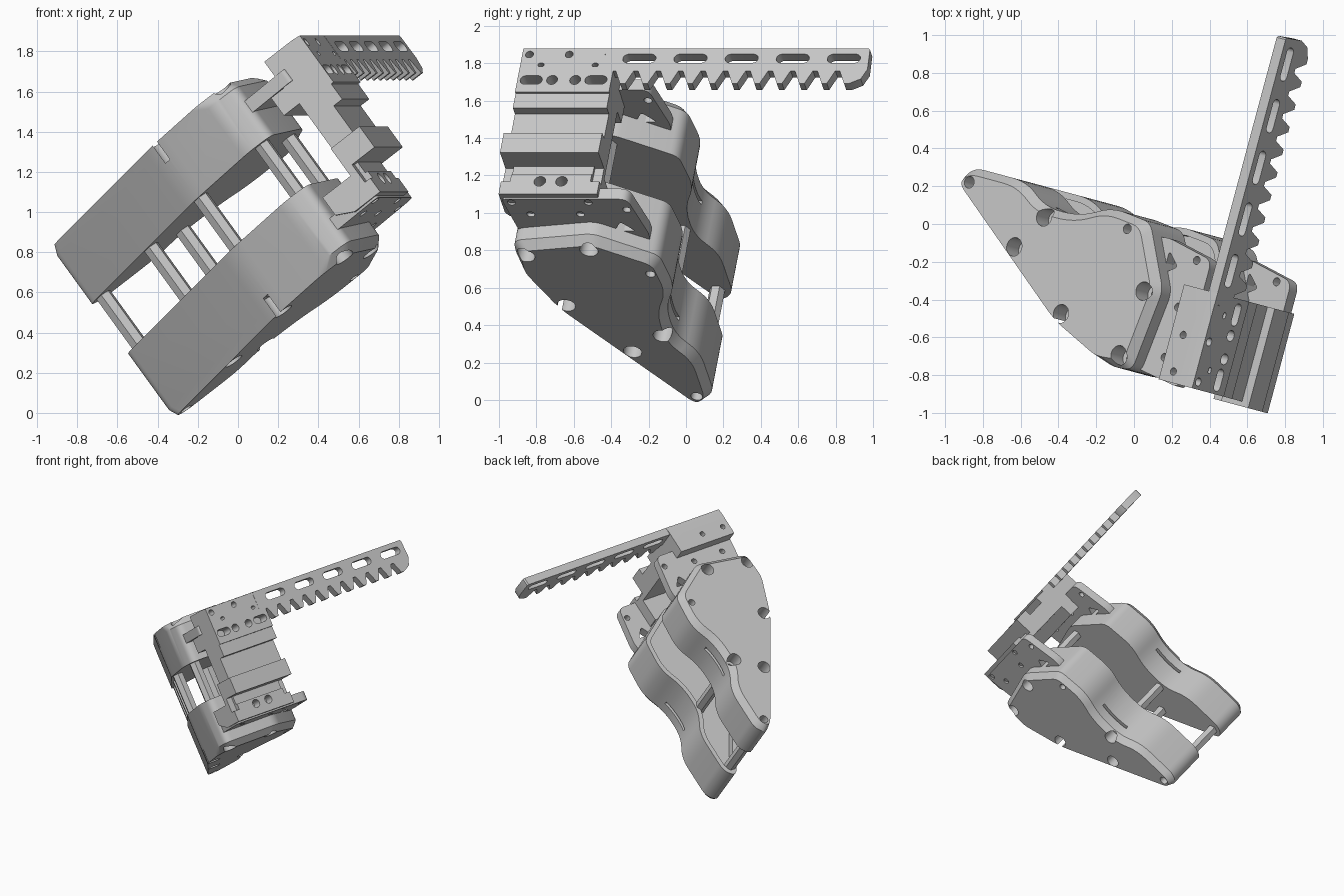
import bpy, bmesh, math
from mathutils import Matrix, Vector

cube = bpy.data.objects.get("Cube")
if cube:
    bpy.data.objects.remove(cube)

grey = bpy.data.materials.new("plain grey")
grey.use_nodes = True
grey.diffuse_color = (0.57, 0.57, 0.57, 1)
grey.node_tree.nodes["Principled BSDF"].inputs["Base Color"].default_value = (0.57, 0.57, 0.57, 1)

# The assembly is built square (v, u, w) and tilted as a whole
TILT = Matrix.Rotation(math.radians(-15), 4, 'Z') @ Matrix.Rotation(math.radians(-36.87), 4, 'Y')
MID = 0.703
ORDER = {'w': lambda a, b, c: (a, b, c),
         'u': lambda a, b, c: (a, c, b),
         'v': lambda a, b, c: (c, a, b)}


def rounded(corners, steps=6):
    """Round each (a, b, radius) corner of a 2D outline."""
    out = []
    for i, (a, b, r) in enumerate(corners):
        p = Vector((a, b))
        if r == 0:
            out.append(p)
            continue
        ends = [Vector(corners[j][:2]) for j in (i - 1, (i + 1) % len(corners))]
        s, e = [p + (q - p).normalized() * min(r, (q - p).length * 0.49) for q in ends]
        for k in range(steps + 1):
            t = k / steps
            out.append(s * (1 - t) ** 2 + p * 2 * t * (1 - t) + e * t * t)
    return out


def inset(corners, dist):
    """Move each edge of a clockwise outline inwards by its own distance."""
    n = len(corners)
    lines = []
    for i in range(n):
        p, q = Vector(corners[i][:2]), Vector(corners[(i + 1) % n][:2])
        d = (q - p).normalized()
        lines.append((p + Vector((d.y, -d.x)) * dist[i], d))
    out = []
    for i in range(n):
        (p, d), (q, e) = lines[i - 1], lines[i]
        m = p + d * ((q - p).cross(e) / d.cross(e))
        out.append((m.x, m.y, corners[i][2]))
    return out


def stadium(a, b, r, length=0.0, n=20):
    """Circle, or slot when length is given (runs along the first axis)."""
    pts = []
    for k in range(n):
        t = 2 * math.pi * (k + 0.5) / n
        shift = math.copysign(length / 2, math.cos(t))
        pts.append((a + r * math.cos(t) + shift, b + r * math.sin(t)))
    return pts


def prism(pts, lo, hi, axis):
    return [(pts, lo), (pts, hi)], axis


def add_loft(bm, rings, axis):
    f = ORDER[axis]
    loops = [[bm.verts.new(f(p[0], p[1], c)) for p in pts] for pts, c in rings]
    faces = [bm.faces.new(loops[0]), bm.faces.new(loops[-1])]
    n = len(loops[0])
    for low, high in zip(loops, loops[1:]):
        for i in range(n):
            j = (i + 1) % n
            faces.append(bm.faces.new((low[i], low[j], high[j], high[i])))
    bmesh.ops.recalc_face_normals(bm, faces=faces)
    if len(rings) > 2:
        bmesh.ops.triangulate(bm, faces=faces[2:])


def finish(name, solids):
    bm = bmesh.new()
    for rings, axis in solids:
        add_loft(bm, rings, axis)
    mesh = bpy.data.meshes.new(name)
    bm.to_mesh(mesh)
    bm.free()
    mesh.materials.append(grey)
    ob = bpy.data.objects.new(name, mesh)
    bpy.context.collection.objects.link(ob)
    ob.matrix_world = TILT
    return ob


def part(name, solids, cuts=()):
    """Solid with cuts taken out one layer at a time."""
    ob = finish(name, solids)
    bpy.context.view_layer.objects.active = ob
    for layer in cuts:
        cutter = finish("cutter", layer)
        cutter.hide_render = True
        mod = ob.modifiers.new("cut", 'BOOLEAN')
        mod.operation, mod.solver, mod.object = 'DIFFERENCE', 'EXACT', cutter
        bpy.ops.object.modifier_apply(modifier=mod.name)
        bpy.data.objects.remove(cutter)
    bpy.ops.object.select_all(action='DESELECT')
    ob.select_set(True)
    bpy.ops.object.shade_smooth_by_angle(angle=math.radians(28))


# Side pods: wavy outline, chamfered outer rim, mirrored about the middle
CORNERS = [(-0.295, -0.01, 0.06), (-0.225, 0.07, 0.06), (0.13, 0.07, 0.1),
           (0.29, -0.035, 0.1), (0.53, -0.035, 0.12), (0.72, 0.055, 0.09),
           (0.99, 0.03, 0.05), (1.185, -0.3, 0.05), (1.125, -0.75, 0.05),
           (0.99, -0.76, 0.05), (0.58, -0.6, 0.08)]
OUTLINE = rounded(CORNERS)
FACE = rounded(inset(CORNERS, [0.035] + [0.04] * 8 + [0, 0]))
POCKET = rounded(inset(CORNERS, [0.035] * 11))
BOLTS = [(-0.2, -0.012, 0.032), (0.338, -0.087, 0.05), (0.198, -0.281, 0.05),
         (0.611, -0.559, 0.05), (1.1, -0.33, 0.05), (1.05, -0.69, 0.05)]

for side, s, inner in (("upper", 1, 0.18), ("lower", -1, 0.128)):
    def span(lo, hi):
        return MID + s * lo, MID + s * hi

    bores = [prism(stadium(v, u, r), *span(0.42, 0.6), 'w') for v, u, r in BOLTS]
    bores.append(prism(stadium(0.89, -0.034, 0.026), *span(0.4, 0.6), 'w'))
    holes = [prism(stadium(v, u, 0.026), *span(0.34, 0.5), 'w') for v, u, r in BOLTS]
    slit = [(0.3, -0.065), (0.56, -0.065), (0.56, 0.1), (0.3, 0.1)]
    holes.append(prism(slit, *span(0.375, 0.4), 'w'))
    layers = [bores, holes]
    if s < 0:
        layers.append([prism(POCKET, *span(0.1, 0.19), 'w')])
    rings = [(OUTLINE, MID + s * inner), (OUTLINE, MID + s * 0.48), (FACE, MID + s * 0.53)]
    part(side + "_pod", [(rings, 'w')], layers)

    # Mounting plate between pod and rack bracket
    plate = rounded([(0.95, -0.05, 0), (1.06, -0.02, 0.05), (1.385, -0.08, 0.05),
                     (1.385, -0.3, 0), (1.385, -0.775, 0.03), (1.0, -0.72, 0)])
    spots = [(1.29, -0.1), (1.25, -0.365), (1.25, -0.64), (1.355, -0.3), (1.355, -0.725)]
    drill = [prism(stadium(v, u, 0.022), *span(0.2, 0.6), 'w') for v, u in spots]
    tri = rounded([(1.1, -0.09, 0.02), (1.18, -0.16, 0.02), (1.1, -0.21, 0.02)])
    drill.append(prism(tri, *span(0.2, 0.6), 'w'))
    part(side + "_mounting_plate", [prism(plate, *span(0.33, 0.4), 'w')], [drill])

# Hexagonal tie rods
for i, (v, u, r) in enumerate(BOLTS):
    part("tie_rod_%d" % (i + 1), [prism(stadium(v, u, 0.043, n=6), MID - 0.25, MID + 0.25, 'w')])

# Rack bracket: stepped section running with the rack
FRONT, BACK = -0.76, -0.24
section = [(1.32, 1.195), (1.5, 1.195), (1.545, 1.19), (1.545, 0.9), (1.53, 0.9),
           (1.53, 0.805), (1.475, 0.805), (1.475, 0.6), (1.34, 0.6),
           (1.34, 0.92), (1.24, 0.92), (1.24, 1.03), (1.32, 1.03)]
face_holes = [prism(stadium(u, 1.15, 0.022), 1.46, 1.6, 'v') for u in (-0.72, -0.5, -0.28)]
face_holes += [prism(stadium(u, 0.98, 0.03), 1.46, 1.6, 'v') for u in (-0.568, -0.44)]
face_holes += [prism(stadium(u, 0.98, 0.028, 0.066), 1.46, 1.6, 'v') for u in (-0.683, -0.325)]
face_holes += [prism(stadium(u, 1.08, 0.012, 0.01), 1.5, 1.6, 'v') for u in (-0.645, -0.345)]
top_holes = [prism(stadium(1.4, u, 0.02), 1.1, 1.3, 'w') for u in (-0.7, -0.5)]
part("rack_bracket", [prism(section, FRONT, BACK, 'u')], [face_holes + top_holes])

# Lower flange and the foot that carries the bracket, slightly wider at the front
LOW_FRONT = -0.785
flange = [(1.34, 0.51), (1.34, 0.64), (1.525, 0.64), (1.525, 0.51)]
part("bracket_flange", [prism(flange, LOW_FRONT, BACK, 'u')])
foot = [(1.16, 0.36), (1.16, 0.47), (1.34, 0.47), (1.34, 0.515), (1.4, 0.515),
        (1.4, 0.445), (1.415, 0.445), (1.415, 0.315), (1.25, 0.315)]
foot_holes = [prism(stadium(u, 0.4, 0.032), 1.34, 1.5, 'v') for u in (-0.57, -0.45)]
notches = [prism([(u, 0.4), (u + 0.06, 0.4), (u + 0.06, 0.6), (u, 0.6)], 1.38, 1.5, 'v')
           for u in (LOW_FRONT - 0.01, BACK - 0.05)]
part("bracket_foot", [prism(foot, LOW_FRONT, BACK, 'u')], [foot_holes + notches])

# Toothed rack
TOP, ROOT, TIP, PITCH, COUNT = 1.19, 1.04, 0.956, 0.124, 11
teeth = [(-0.3, TOP), (-0.3, ROOT)]
for k in range(COUNT):
    u = -0.225 + k * PITCH
    teeth += [(u, ROOT), (u + 0.037, TIP), (u + 0.066, TIP), (u + 0.1, ROOT)]
teeth[-1] = (1.14, TIP + 0.03)
teeth += [(1.167, 1.05), (1.16, TOP - 0.01), (1.15, TOP)]
slots = [prism(stadium(-0.107 + 0.283 * k, 1.122, 0.029, 0.125), 1.4, 1.6, 'v') for k in range(5)]
part("rack", [prism(teeth, 1.485, 1.546, 'v')], [slots])
